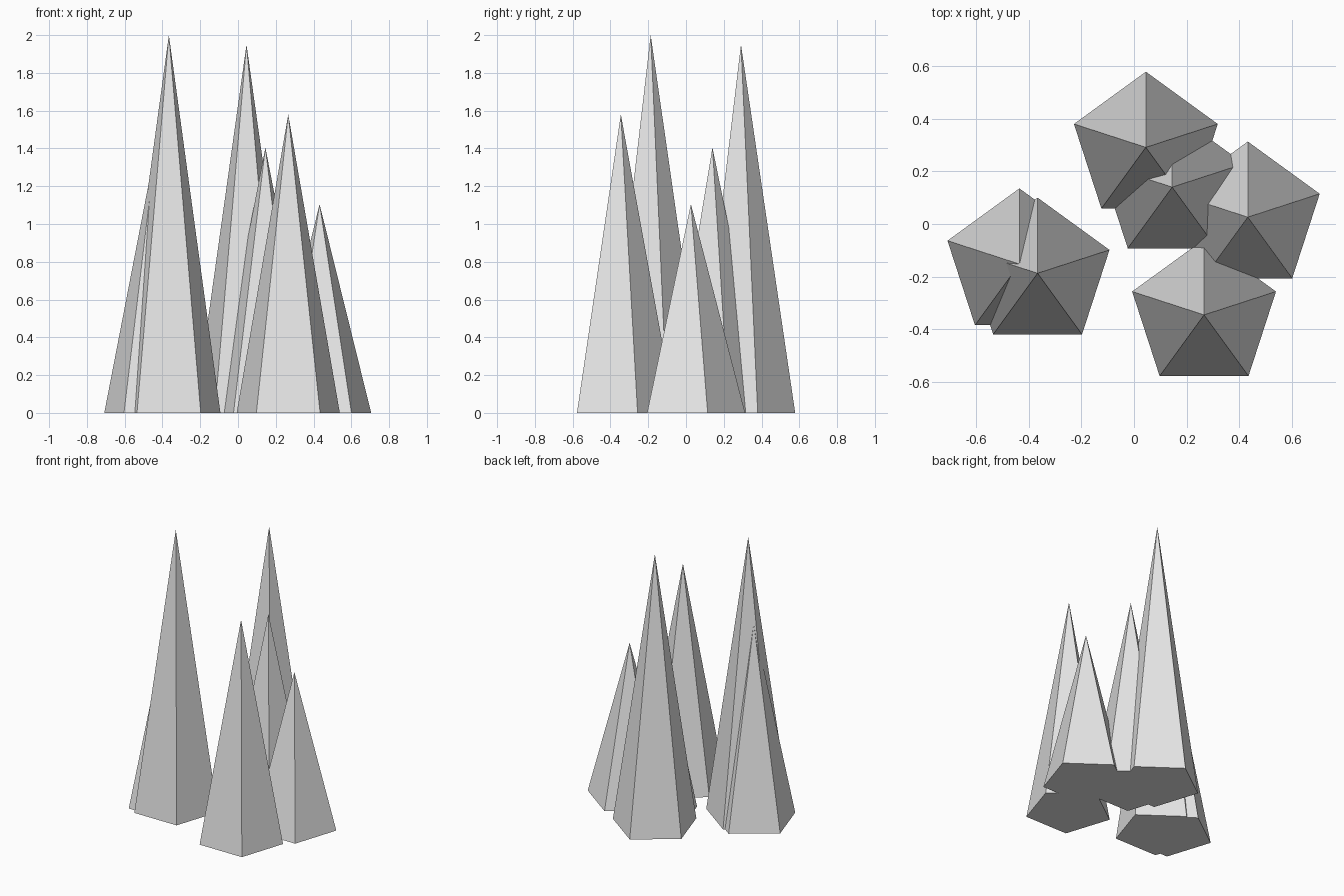
import bpy

# Remove the default object
cube = bpy.data.objects.get("Cube")
if cube:
    bpy.data.objects.remove(cube, do_unlink=True)

# Single plain grey material
GREY = (0.8, 0.8, 0.8, 1.0)
grey = bpy.data.materials.new("light_grey")
grey.use_nodes = True
grey.diffuse_color = GREY
for node in grey.node_tree.nodes:
    if node.type == "BSDF_PRINCIPLED":
        node.inputs["Base Color"].default_value = GREY

RADIUS = 0.287
SIDES = 5


def add_spike(name, x, y, height):
    """Five-sided spike standing on the ground, one corner towards the back."""
    bpy.ops.mesh.primitive_cone_add(
        vertices=SIDES, radius1=RADIUS, radius2=0, depth=height,
        end_fill_type="NGON", location=(x, y, height / 2))
    spike = bpy.context.object
    spike.name = name
    spike.data.name = name
    spike.data.materials.append(grey)
    return spike


# Cluster of overlapping spikes: name, x, y, height
SPIKES = [
    ("tall_left_spike", -0.366, -0.187, 2.0),
    ("outer_left_spike", -0.435, -0.152, 1.41),
    ("tall_back_spike", 0.045, 0.291, 1.95),
    ("front_spike", 0.266, -0.345, 1.58),
    ("middle_spike", 0.145, 0.140, 1.405),
    ("short_right_spike", 0.432, 0.026, 1.105),
]
for spike in SPIKES:
    add_spike(*spike)
